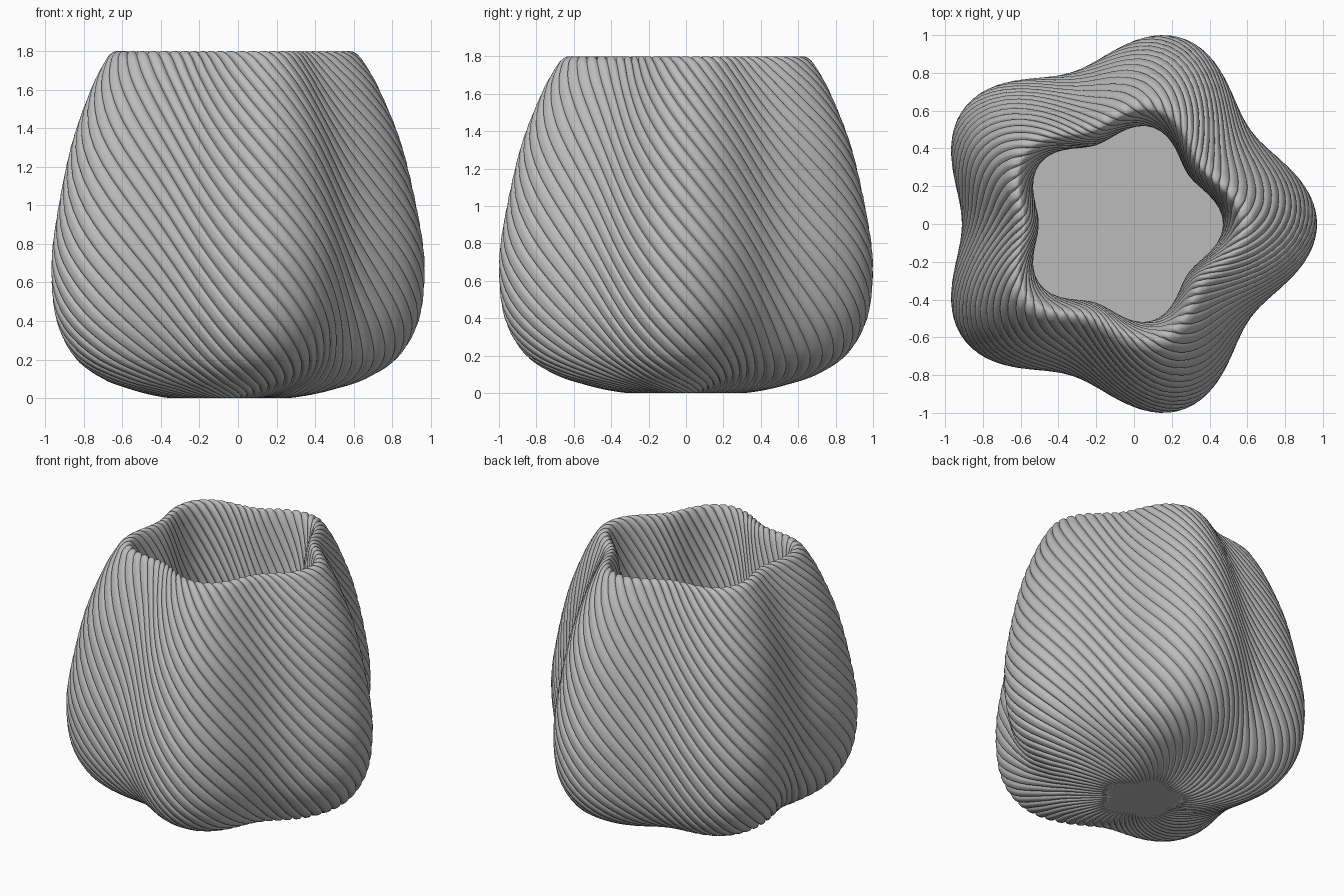
import bpy
import math
from mathutils import Vector

cube = bpy.data.objects.get("Cube")
if cube:
    bpy.data.objects.remove(cube, do_unlink=True)

RIBS = 70          # rounded ribs around the body
SIDES = RIBS * 10  # vertices in one ring
TWIST = 0.85       # swirl per unit of profile length
DEPTH = 0.016      # groove depth
SHIFT = -0.066     # centres the five-lobed outline
FLOOR_Z = 0.1

# Profile as (size, height): under the base, up the outside, over the lip, down inside
PROFILE = [(0.03, -0.012), (0.25, -0.006), (0.4, 0.012), (0.54, 0.045), (0.7, 0.1),
           (0.86, 0.21), (0.965, 0.4), (0.995, 0.65), (0.972, 0.9), (0.885, 1.3),
           (0.77, 1.6), (0.69, 1.745), (0.655, 1.787), (0.62, 1.8), (0.592, 1.782),
           (0.565, 1.7), (0.535, 1.48), (0.516, 1.2), (0.55, 0.7), (0.58, FLOOR_Z)]


def material(name, value):
    mat = bpy.data.materials.new(name)
    mat.use_nodes = True
    color = (value, value, value, 1)
    mat.diffuse_color = color
    bsdf = mat.node_tree.nodes["Principled BSDF"]
    bsdf.inputs["Base Color"].default_value = color
    bsdf.inputs["Roughness"].default_value = 0.6
    return mat


def lobes(angle):
    """Five-lobed outline radius."""
    return 0.945 + 0.095 * math.cos(5 * angle)


def smooth_path(points, steps=5):
    """Catmull-Rom curve through the profile points."""
    pts = [Vector(p) for p in points]
    ext = [2 * pts[0] - pts[1]] + pts + [2 * pts[-1] - pts[-2]]
    path = []
    for a, b, c, d in zip(ext, ext[1:], ext[2:], ext[3:]):
        for i in range(steps):
            t = i / steps
            path.append(0.5 * (2 * b + (c - a) * t + (2 * a - 5 * b + 4 * c - d) * t ** 2
                               + (3 * b - a - 3 * c + d) * t ** 3))
    return path + [pts[-1]]


def add_object(name, verts, faces, mat):
    mesh = bpy.data.meshes.new(name)
    mesh.from_pydata(verts, [], faces)
    mesh.materials.append(mat)
    obj = bpy.data.objects.new(name, mesh)
    bpy.context.collection.objects.link(obj)
    bpy.ops.object.select_all(action="DESELECT")
    obj.select_set(True)
    bpy.context.view_layer.objects.active = obj
    bpy.ops.object.shade_smooth_by_angle(angle=math.radians(45))
    return obj


grey = material("stone grey", 0.5)

# Groove depth around one ring: wide cushions with narrow creases between them
grooves = [DEPTH * (1 - abs(math.sin(math.pi * RIBS * i / SIDES))) ** 2
           for i in range(SIDES)]

# Ribbed body: rings follow the profile and swirl with its length
path = smooth_path(PROFILE)
verts, length = [], 0
for k, p in enumerate(path):
    before, after = path[max(k - 1, 0)], path[min(k + 1, len(path) - 1)]
    tangent = (after - before).normalized()
    if k:
        length += (p - path[k - 1]).length
    fade = min(1, p.x / 0.5)
    for i in range(SIDES):
        angle = math.tau * i / SIDES - TWIST * length
        sink = grooves[i] * fade
        radius = p.x * lobes(angle) - sink * tangent.y
        z = max(0, p.y + sink * tangent.x)
        verts.append((radius * math.cos(angle) + SHIFT, radius * math.sin(angle), z))

faces = [tuple(reversed(range(SIDES)))]
for k in range(len(path) - 1):
    for i in range(SIDES):
        j = (i + 1) % SIDES
        a, b = k * SIDES, (k + 1) * SIDES
        faces.append((a + i, a + j, b + j, b + i))
add_object("ribbed_body", verts, faces, grey)

# Smooth inner floor
ring = [math.tau * i / 120 for i in range(120)]
floor = [(0.59 * lobes(a) * math.cos(a) + SHIFT, 0.59 * lobes(a) * math.sin(a), FLOOR_Z)
         for a in ring]
add_object("inner_floor", floor, [tuple(range(len(floor)))], grey)
